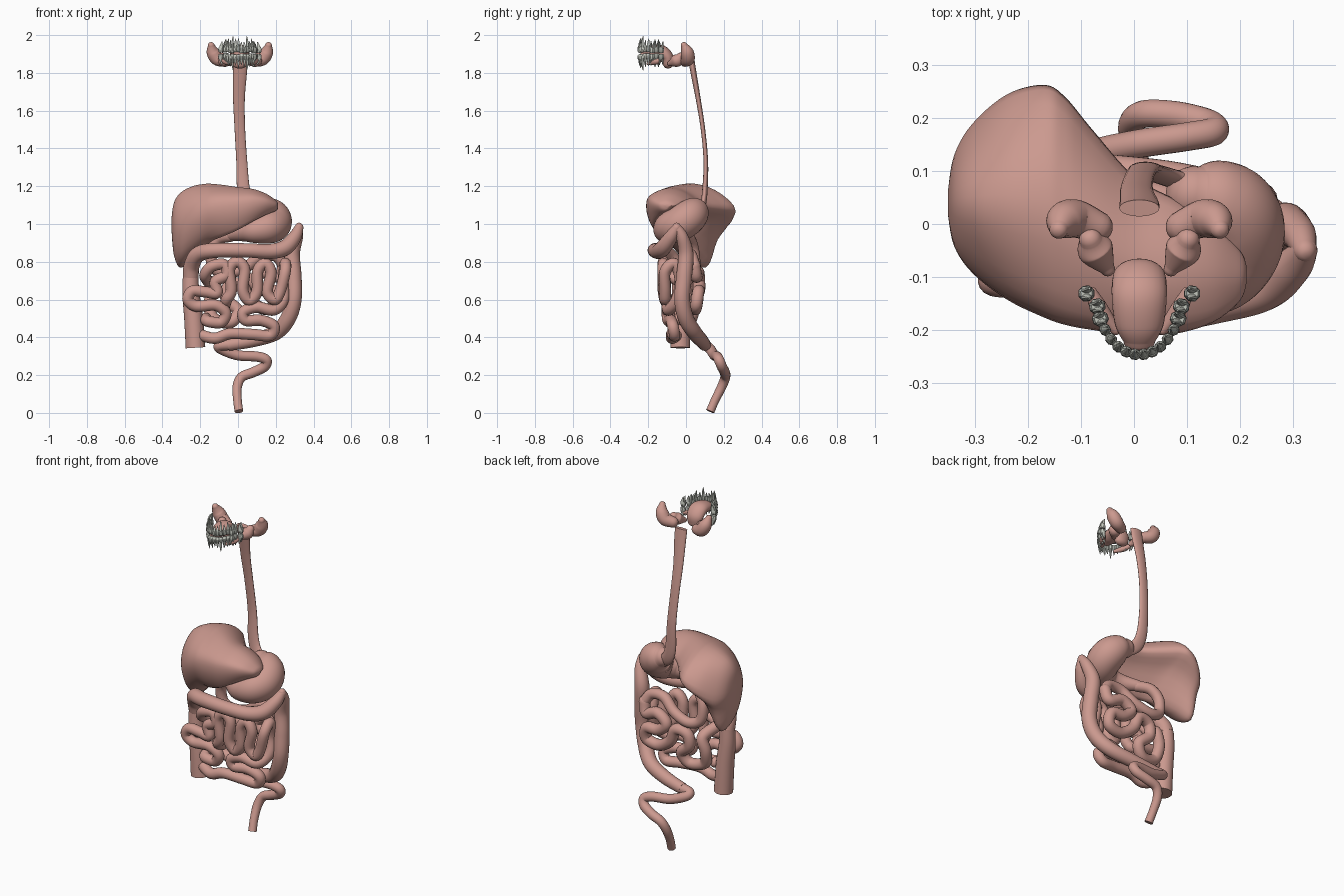
import bpy, bmesh, math, random
from mathutils import Vector

random.seed(4)


def material(name, rgb):
    m = bpy.data.materials.new(name)
    m.diffuse_color = (*rgb, 1)
    return m


FLESH = material("flesh", (0.60, 0.32, 0.275))
ENAMEL = material("enamel", (0.55, 0.57, 0.51))


def spline(pts, n, closed=False):
    """Catmull-Rom interpolation of tuples of any length."""
    k, out = len(pts), []
    for i in range(k if closed else k - 1):
        q = [pts[j % k] if closed else pts[min(max(j, 0), k - 1)] for j in range(i - 1, i + 3)]
        for s in range(n):
            t = s / n
            out.append(tuple(0.5 * (2 * b + (c - a) * t + (2 * a - 5 * b + 4 * c - d) * t * t
                                    + (3 * b - a - 3 * c + d) * t ** 3) for a, b, c, d in zip(*q)))
    return out if closed else out + [tuple(pts[-1])]


def add_rings(bm, rings):
    vs = [[bm.verts.new(p) for p in r] for r in rings]
    n = len(rings[0])
    for a, b in zip(vs, vs[1:]):
        for i in range(n):
            bm.faces.new((a[i], a[(i + 1) % n], b[(i + 1) % n], b[i]))
    bm.faces.new(vs[0][::-1])
    bm.faces.new(vs[-1])


def finish(bm, name, mat, angle=50):
    bmesh.ops.recalc_face_normals(bm, faces=bm.faces)
    me = bpy.data.meshes.new(name)
    bm.to_mesh(me)
    bm.free()
    ob = bpy.data.objects.new(name, me)
    bpy.context.collection.objects.link(ob)
    me.materials.append(mat)
    bpy.ops.object.select_all(action='DESELECT')
    ob.select_set(True)
    bpy.context.view_layer.objects.active = ob
    bpy.ops.object.shade_smooth_by_angle(angle=math.radians(angle))
    return ob


def tube(name, pts, flat=1.0, dome=(True, True), sides=20, n=8):
    """Sweep an ellipse along points (x, y, z, radius); optional rounded ends."""
    path = spline(pts, n)
    pos, rad = [Vector(p[:3]) for p in path], [p[3] for p in path]
    tan = [(pos[min(i + 1, len(pos) - 1)] - pos[max(i - 1, 0)]).normalized() for i in range(len(pos))]
    side = Vector((1, 0, 0)) if abs(tan[0].x) < 0.8 else Vector((0, 0, 1))
    rings = []

    def ring(c, t, r):
        up = t.cross(side)
        rings.append([c + side * r * math.cos(a) + up * r * flat * math.sin(a)
                      for a in (2 * math.pi * j / sides for j in range(sides))])

    angles = [math.pi / 2 * k / 5 for k in range(1, 5)]
    for i, (c, t, r) in enumerate(zip(pos, tan, rad)):
        if i:
            side = tan[i - 1].rotation_difference(t) @ side
        side = (side - t * side.dot(t)).normalized()
        if i == 0 and dome[0]:
            for a in reversed(angles):
                ring(c - t * r * flat * math.sin(a), t, r * math.cos(a))
        ring(c, t, r)
        if i == len(pos) - 1 and dome[1]:
            for a in angles:
                ring(c + t * r * flat * math.sin(a), t, r * math.cos(a))
    bm = bmesh.new()
    add_rings(bm, rings)
    return finish(bm, name, FLESH)


# liver: sections along x (x, y front, y back, z top, z bottom, position of lower edge)
sections = [(-.352, .02, .06, 1.03, .97, .5), (-.34, -.04, .13, 1.11, .84, .65), (-.305, -.09, .19, 1.165, .77, .7),
            (-.24, -.14, .245, 1.2, .82, .55), (-.17, -.175, .263, 1.213, .885, .4), (-.13, -.19, .24, 1.212, .915, .3),
            (-.08, -.2, .18, 1.207, .935, .25), (0, -.21, .09, 1.195, .97, .22),
            (.08, -.207, .045, 1.185, 1.015, .22), (.15, -.185, .0, 1.16, 1.05, .3),
            (.2, -.145, -.05, 1.125, 1.07, .4), (.213, -.11, -.08, 1.105, 1.09, .5)]
bm, rings = bmesh.new(), []
for x, yf, yb, zt, zb, e in spline(sections, 5):
    loop = [(e, 0), (e * .35, .14), (0, .5), (.07, .8), (.42, 1), (.76, .89), (1, .56), ((e + 1) / 2 + .03, .34)]
    rings.append([(x, yf + u * (yb - yf), zb + v * (zt - zb)) for u, v in spline(loop, 4, True)])
add_rings(bm, rings)
finish(bm, "liver", FLESH, 60)

# stomach and gullet
tube("stomach", [(.115, .055, 1.08, .055), (.15, .045, 1.065, .08), (.185, .015, 1.035, .092), (.19, -.035, 1.0, .092),
                 (.155, -.085, .98, .085), (.09, -.1, .965, .068), (.03, -.075, .955, .048), (-.04, -.02, .94, .03)],
     sides=32)
tube("gullet", [(.01, .03, 1.86, .038), (.01, .04, 1.8, .037), (.005, .065, 1.66, .031), (.01, .09, 1.5, .028),
                (.02, .105, 1.33, .029), (.03, .1, 1.18, .034), (.06, .09, 1.1, .036), (.12, .07, 1.06, .036)],
     flat=.42, dome=(False, False))

# large intestine
tube("ascending_colon", [(-.225, -.03, .345, .052), (-.235, -.03, .5, .05), (-.25, -.03, .64, .045),
                         (-.25, -.03, .73, .041)], dome=(False, False), sides=24)
tube("transverse_colon", [(-.25, -.03, .72, .042), (-.245, -.05, .78, .042), (-.21, -.1, .84, .042),
                          (-.12, -.15, .86, .04), (.05, -.165, .86, .038), (.17, -.145, .855, .04),
                          (.25, -.12, .875, .042), (.3, -.08, .93, .036), (.323, -.05, .98, .024)],
     dome=(False, True))
tube("descending_colon", [(.323, -.05, .985, .022), (.312, -.02, .93, .032), (.288, 0, .84, .04),
                          (.295, -.01, .72, .042), (.295, -.02, .6, .042), (.265, 0, .5, .042),
                          (.2, .045, .425, .04), (.08, .08, .385, .037), (-.05, .1, .36, .032)], dome=(True, False))
tube("sigmoid_colon_and_rectum", [(-.04, .1, .362, .03), (-.1, .11, .355, .027), (-.085, .13, .335, .027),
                                  (0, .15, .305, .027), (.1, .165, .298, .027), (.15, .175, .28, .027),
                                  (.14, .19, .245, .027), (.08, .205, .215, .027), (.02, .208, .19, .026),
                                  (-.004, .19, .14, .025), (-.003, .155, .07, .023), (.005, .128, .008, .023)],
     dome=(True, False))


# small intestine: first bend, back coils, then front coils
def gut(name, pts, r=.03):
    return tube(name, [(*p, r) for p in pts], sides=16, n=7)


gut("duodenum", [(-.04, -.02, .935), (-.1, .02, .92), (-.14, .04, .86), (-.13, .05, .77), (-.06, .06, .74),
                 (.04, .05, .77), (.12, .03, .83), (.2, .03, .83), (.24, .045, .78)])
gut("back_coils", [(.24, .045, .78), (.22, .055, .72), (.14, .065, .745), (.08, .07, .7), (.13, .07, .65),
                   (.21, .065, .64), (.22, .055, .57), (.14, .05, .55), (.06, .06, .6), (.02, .065, .68),
                   (-.05, .06, .67), (-.06, .055, .6), (0, .04, .54), (-.04, .02, .48), (-.13, .01, .5),
                   (-.15, .03, .58), (-.13, .03, .66), (-.16, -.04, .7)], .032)
gut("left_front_coils", [(-.16, -.04, .7), (-.175, -.09, .73), (-.14, -.12, .775), (-.075, -.12, .785),
                         (-.06, -.12, .73), (-.12, -.11, .695), (-.11, -.11, .635), (-.17, -.11, .64),
                         (-.24, -.11, .645), (-.265, -.105, .6), (-.22, -.1, .565), (-.12, -.1, .57),
                         (-.065, -.09, .53), (-.09, -.08, .48), (-.16, -.08, .485), (-.17, -.03, .5)])
gut("right_front_coils", [(-.07, -.05, .57), (-.06, -.1, .6), (-.035, -.115, .65), (-.045, -.12, .76),
                          (-.005, -.12, .8), (.035, -.12, .76), (.025, -.12, .65), (.06, -.11, .595),
                          (.1, -.115, .64), (.105, -.12, .75), (.145, -.12, .79), (.175, -.12, .74),
                          (.155, -.115, .64), (.195, -.11, .6), (.225, -.11, .65), (.25, -.11, .75),
                          (.25, -.06, .79), (.24, -.03, .7), (.24, -.05, .6), (.19, -.09, .545), (.1, -.1, .56),
                          (.03, -.1, .535), (.04, -.095, .49), (.12, -.08, .49), (.19, -.07, .46),
                          (.17, -.06, .41), (.08, -.07, .415), (-.04, -.075, .42), (-.12, -.075, .395),
                          (-.19, -.05, .41)])

# tongue and salivary glands
CX = .01
tube("tongue", [(CX, -.095, 1.85, .042), (CX, -.1, 1.885, .05), (CX, -.135, 1.915, .052), (CX, -.19, 1.91, .046),
                (CX, -.222, 1.9, .03)], flat=.65, sides=24)
for s, side in ((-1, "left"), (1, "right")):
    tube(side + "_parotid_gland", [(CX + s * .152, -.01, 1.945, .018), (CX + s * .143, .006, 1.91, .034),
                                   (CX + s * .12, .01, 1.875, .036), (CX + s * .08, -.005, 1.862, .03)])
    tube(side + "_jaw_gland", [(CX + s * .092, -.03, 1.885, .022), (CX + s * .082, -.05, 1.865, .034),
                               (CX + s * .06, -.085, 1.85, .014)])
    tube(side + "_under_tongue_gland", [(CX + s * .09, -.13, 1.87, .011), (CX + s * .075, -.16, 1.86, .016),
                                        (CX + s * .045, -.2, 1.85, .01)])

# teeth: crown and tapering roots placed along the two jaw arches
for jaw, d, z0 in (("upper", 1, 1.908), ("lower", -1, 1.9)):
    bm = bmesh.new()
    for i in range(16):
        a = math.radians(3 + 174 * i / 15)
        back = abs(i - 7.5)                       # 0.5 at the front, 7.5 at the wisdom tooth
        molar = back > 4.5
        wide = .082 + (.018 if back > 7 else 0)
        c = Vector((CX + wide * math.cos(a), -.125 - .122 * math.sin(a), z0 + random.uniform(-.004, .004)))
        out = Vector((math.cos(a) / .082, -math.sin(a) / .122, 0)).normalized()
        along = Vector((-out.y, out.x, 0))
        w, t = (.0145, .0155) if molar else (.0115, .0105)
        h = .088 if back == 2.5 else random.uniform(.055, .075)

        def tooth_ring(z, sw, st, off=0, lean=0):
            return [c + along * (sw * math.cos(q) + off) + out * (st * math.sin(q) - lean) + Vector((0, 0, d * z))
                    for q in (math.pi * (2 * j + 1) / 8 for j in range(8))]

        add_rings(bm, [tooth_ring(0, w * .8, t * (.8 if molar else .25)), tooth_ring(.01, w * 1.1, t * 1.05),
                       tooth_ring(.022, w, t), tooth_ring(.03, w * .75, t * .75)])
        for off in ((-.007, .007) if molar else (0,)):
            k = .5 if molar else .8
            add_rings(bm, [tooth_ring(.024, w * k, t * .75, off), tooth_ring(h * .7, w * k * .65, t * .5, off, .002),
                           tooth_ring(h, w * .12, t * .12, off * 1.3, .006)])
    finish(bm, jaw + "_teeth", ENAMEL, 40)
